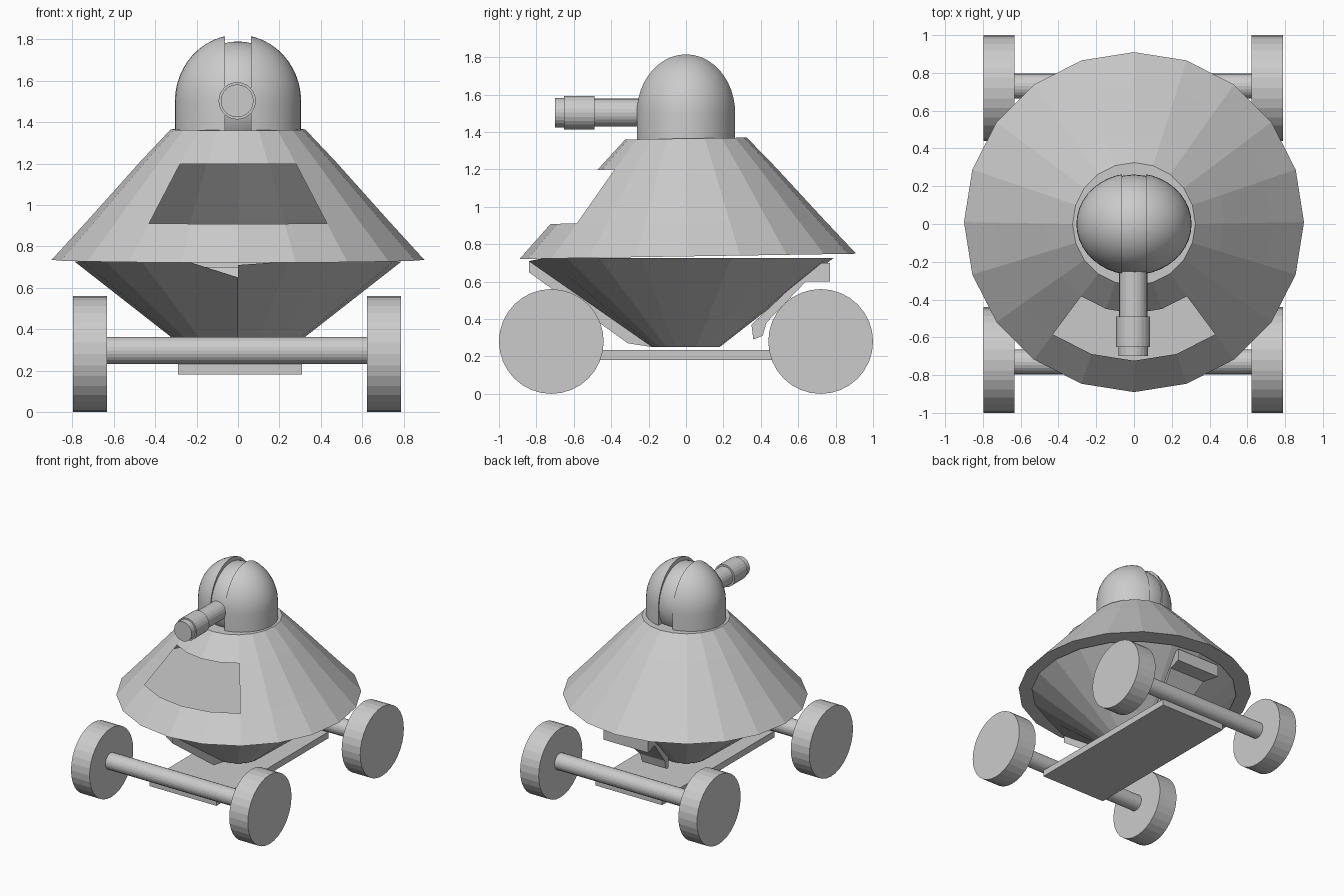
import bpy, bmesh, math
from mathutils import Vector, Matrix

if "Cube" in bpy.data.objects:
    bpy.data.objects.remove(bpy.data.objects["Cube"])


def finish(bm, name, smooth=False, recalc=True):
    if recalc:
        bmesh.ops.recalc_face_normals(bm, faces=bm.faces)
    me = bpy.data.meshes.new(name)
    bm.to_mesh(me)
    bm.free()
    ob = bpy.data.objects.new(name, me)
    bpy.context.collection.objects.link(ob)
    if smooth:
        bpy.ops.object.select_all(action='DESELECT')
        ob.select_set(True)
        bpy.context.view_layer.objects.active = ob
        bpy.ops.object.shade_smooth_by_angle(angle=math.radians(35))
    return ob


def lathe(profile, n, cap_bottom=True, cap_top=True):
    """Rings of (radius, z) around z; returns the bmesh and its rings."""
    bm = bmesh.new()
    rings = []
    for r, z in profile:
        rings.append([bm.verts.new((r * math.cos(2 * math.pi * i / n),
                                    r * math.sin(2 * math.pi * i / n), z)) for i in range(n)])
    for a, b in zip(rings, rings[1:]):
        for i in range(n):
            j = (i + 1) % n
            bm.faces.new((a[i], a[j], b[j], b[i]))
    if cap_bottom:
        bm.faces.new(rings[0][::-1])
    if cap_top:
        bm.faces.new(rings[-1])
    return bm, rings


def place(bm, matrix):
    bmesh.ops.transform(bm, matrix=matrix, verts=bm.verts)


def rod_x(name, x0, x1, y, z, r, n):
    bm, _ = lathe([(r, x0), (r, x1)], n)
    place(bm, Matrix.Translation((0, y, z)) @ Matrix.Rotation(math.pi / 2, 4, 'Y'))
    return finish(bm, name)


# Wheels and axles
for y, end in ((-0.72, "front"), (0.72, "rear")):
    for x, side in ((-0.715, "left"), (0.705, "right")):
        rod_x(f"{end}_{side}_wheel", x - 0.083, x + 0.083, y, 0.28, 0.28, 32)
    rod_x(f"{end}_axle", -0.64, 0.64, math.copysign(0.73, y), 0.297, 0.066, 24)

# Chassis plate
bm = bmesh.new()
bmesh.ops.create_cube(bm, size=1)
place(bm, Matrix.Translation((0.01, 0, 0.207)) @ Matrix.Diagonal((0.6, 1.44, 0.052, 1)))
finish(bm, "chassis_plate")

TILT = Matrix.Rotation(math.radians(0.9), 4, 'X')

# Upper hull: hollow cone with a window opening across four front facets
bm, rings = lathe([(0.9, 0), (0.731, 0.185), (0.476, 0.47), (0.325, 0.63)], 20)
bmesh.ops.recalc_face_normals(bm, faces=bm.faces)
window = []
for f in bm.faces:
    c = f.calc_center_median()
    if len(f.verts) == 4 and 0.2 < c.z < 0.46:
        if abs(math.atan2(c.x, -c.y)) < math.radians(36):
            window.append(f)
bmesh.ops.delete(bm, geom=window, context='FACES')
place(bm, Matrix.Translation((0, 0.01, 0.735)) @ TILT)
finish(bm, "upper_hull", recalc=False)

# Lower hull bowl, with one front facet bent outward
bm, (low, top) = lathe([(0.18, 0.25), (0.79, 0.727)], 20, cap_top=False)
front = 15
panel = next(f for f in bm.faces if len(f.verts) == 4 and low[front] in f.verts and low[front - 1] in f.verts)
bmesh.ops.delete(bm, geom=[panel], context='FACES_ONLY')
top[front].co = (0, -0.84, 0.71)
pt = bm.verts.new((0, -0.84, 0.65))
pb = bm.verts.new((0, -0.31, 0.27))
bm.faces.new((low[front - 1], pb, pt, top[front - 1]))
bm.faces.new((pb, low[front], top[front], pt))
bm.faces.new((low[front - 1], low[front], pb))
finish(bm, "lower_hull")

# Rear hatch: a tapered bent slab under the back of the bowl
outline = [(0.35, 0.37), (0.36, 0.29), (0.41, 0.31), (0.43, 0.38),
           (0.64, 0.6), (0.77, 0.6), (0.77, 0.7), (0.70, 0.70)]
bm = bmesh.new()
sides = []
for s in (-1, 1):
    sides.append([bm.verts.new((s * (0.09 + 0.26 * (y - 0.35)), y, z)) for y, z in outline])
bm.faces.new(sides[0])
bm.faces.new(sides[1][::-1])
for i in range(len(outline)):
    j = (i + 1) % len(outline)
    bm.faces.new((sides[0][i], sides[0][j], sides[1][j], sides[1][i]))
finish(bm, "rear_hatch")

# Turret: two dome halves separated by a slot
profile = [(0.305, 1.36), (0.305, 1.5)]
for k in range(1, 12):
    a = k / 12 * math.pi / 2
    profile.append((0.305 * math.cos(a), 1.5 + 0.322 * math.sin(a)))
profile.append((0.004, 1.822))
for name, s in (("dome_left", -1), ("dome_right", 1)):
    bm, _ = lathe(profile, 40)
    place(bm, Matrix.Diagonal((1, 0.885, 1, 1)))
    cut = bmesh.ops.bisect_plane(bm, geom=bm.verts[:] + bm.edges[:] + bm.faces[:],
                                 plane_co=(0.064 * s, 0, 0), plane_no=(-s, 0, 0), clear_outer=True)
    edges = [e for e in cut["geom_cut"] if isinstance(e, bmesh.types.BMEdge)]
    bmesh.ops.contextual_create(bm, geom=edges)
    finish(bm, name, smooth=True)

# Turret core seen inside the slot
bm = bmesh.new()
bmesh.ops.create_uvsphere(bm, u_segments=32, v_segments=20, radius=1)
place(bm, Matrix.Translation((0, 0, 1.51)) @ Matrix.Diagonal((0.27, 0.262, 0.28, 1)))
finish(bm, "turret_core", smooth=True)

# Gun barrel with a thicker sleeve and a muzzle tip
for name, r, y0, y1 in (("barrel", 0.075, 0.15, 0.55), ("barrel_sleeve", 0.09, 0.49, 0.652),
                        ("muzzle_tip", 0.079, 0.64, 0.70)):
    bm, _ = lathe([(r, y0), (r, y1)], 24)
    place(bm, Matrix.Translation((-0.004, 0, 1.503)) @ Matrix.Rotation(math.pi / 2, 4, 'X'))
    finish(bm, name)
